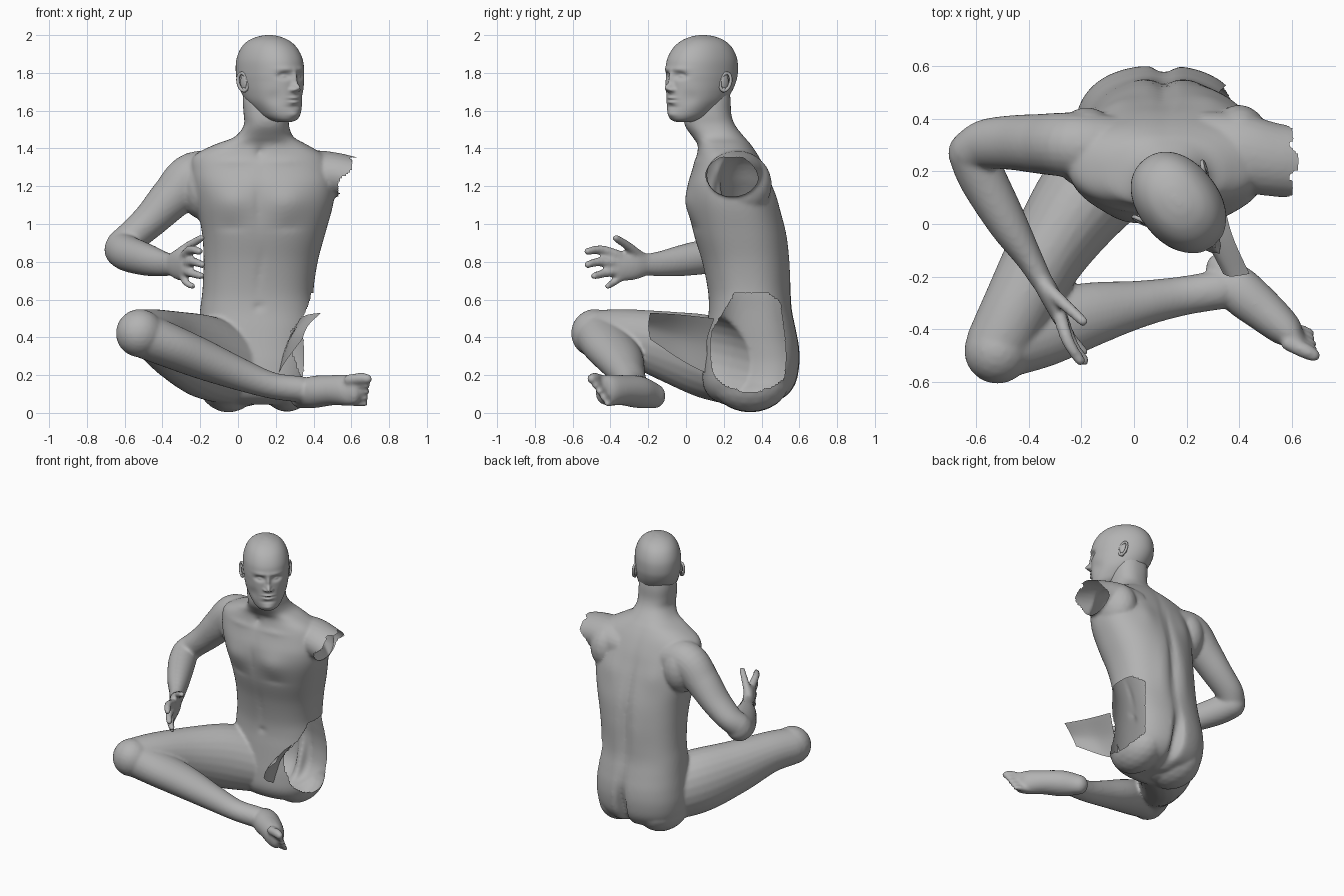
import bpy, bmesh, math
from mathutils import Vector, Matrix

skin = bpy.data.materials.new("grey_skin")
skin.diffuse_color = (0.45, 0.45, 0.45, 1)


def spline(rows, n):
    """Smooth Catmull-Rom resampling of rows of numbers."""
    out = []
    for i in range(len(rows) - 1):
        a, b, c, d = (Vector(rows[min(max(i + k, 0), len(rows) - 1)]) for k in (-1, 0, 1, 2))
        for j in range(n):
            t = j / n
            out.append(0.5 * (2 * b + (c - a) * t + (2 * a - 5 * b + 4 * c - d) * t * t
                              + (3 * b - a - 3 * c + d) * t ** 3))
    return out + [Vector(rows[-1])]


def skin_rings(bm, rings):
    """Closed loft through rings of points."""
    vs = [[bm.verts.new(p) for p in r] for r in rings]
    n = len(vs[0])
    for a, b in zip(vs, vs[1:]):
        for i in range(n):
            bm.faces.new((a[i], a[(i + 1) % n], b[(i + 1) % n], b[i]))
    bm.faces.new(vs[0][::-1])
    bm.faces.new(vs[-1])


def section(z, xl, xr, yf, yb, n, p):
    pts = []
    for i in range(n):
        a = 2 * math.pi * i / n
        c, s = math.cos(a), math.sin(a)
        pts.append(Vector(((xl + xr) / 2 + (xr - xl) / 2 * math.copysign(abs(c) ** (2 / p), c),
                           (yf + yb) / 2 + (yb - yf) / 2 * math.copysign(abs(s) ** (2 / p), s), z)))
    return pts


def bump(x, z, bumps):
    """Sum of soft mirrored dents and swellings (x, z, width, height, depth)."""
    total = 0
    for bx, bz, sx, sz, amp in bumps:
        for m in ((-1, 1) if bx else (1,)):
            total += amp * math.exp(-((x - m * bx) / sx) ** 2 - ((z - bz) / sz) ** 2)
    return total


def ball(bm, loc, scale):
    bmesh.ops.create_icosphere(bm, subdivisions=3, radius=1,
                               matrix=Matrix.Translation(loc) @ Matrix.Diagonal((*scale, 1)))


def tube(bm, rows, n=24, steps=6):
    """Round-ended limb; rows are x, y, z, sideways radius, upright radius."""
    pts = spline(rows, steps)
    rings = []
    for i, p in enumerate(pts):
        t = (pts[min(i + 1, len(pts) - 1)] - pts[max(i - 1, 0)]).to_3d().normalized()
        side = t.cross(Vector((0, 0, 1))).normalized()
        up = side.cross(t)
        rings.append([p.to_3d() + side * p[3] * math.cos(a) + up * p[4] * math.sin(a)
                      for a in (2 * math.pi * k / n for k in range(n))])
    skin_rings(bm, rings)
    for r in (rows[0], rows[-1]):
        ball(bm, r[:3], (min(r[3], r[4]),) * 2 + (r[4],))


def finish(name, bm):
    bmesh.ops.recalc_face_normals(bm, faces=bm.faces)
    me = bpy.data.meshes.new(name)
    bm.to_mesh(me)
    bm.free()
    me.materials.append(skin)
    me.shade_smooth()
    ob = bpy.data.objects.new(name, me)
    bpy.context.collection.objects.link(ob)
    return ob


body = bmesh.new()

# torso, pelvis and neck: z, left, right, front, back
torso = [(.045, -.05, .27, .20, .42), (.08, -.16, .36, .13, .52), (.15, -.21, .405, .09, .58),
         (.25, -.225, .42, .09, .602), (.35, -.22, .42, .10, .60), (.45, -.21, .415, .11, .58),
         (.55, -.2, .405, .12, .558), (.65, -.188, .40, .115, .55), (.80, -.182, .422, .085, .545),
         (.95, -.19, .462, .04, .53), (1.10, -.22, .503, .012, .49), (1.20, -.24, .51, .01, .455),
         (1.28, -.25, .495, .03, .425), (1.36, -.235, .46, .055, .385), (1.42, -.125, .365, .06, .345),
         (1.46, -.02, .295, .035, .31), (1.52, .03, .27, -.005, .262), (1.58, .03, .27, -.012, .24),
         (1.66, .025, .265, .0, .236), (1.74, .035, .245, .04, .225)]
front = [(.15, 1.11, .1, .08, -.02), (0, 1.12, .022, .12, .01), (0, .56, .015, .015, .022),
         (.15, .99, .07, .02, .007), (0, .75, .015, .15, .006), (0, 1.38, .025, .03, .02),
         (.13, 1.33, .09, .015, -.008)]
back = [(0, .85, .03, .38, -.02), (0, .17, .03, .17, -.075), (.17, 1.15, .07, .1, .012),
        (.09, .7, .05, .2, .008)]
rings = []
for row in spline(torso, 5):
    ring = section(*row, 96, 2.35)
    mid = (row[3] + row[4]) / 2
    for v in ring:
        w = min(1, abs(v.y - mid) / (row[4] - row[3]) * 3)
        v.y += w * bump(v.x - .115, v.z, front if v.y < mid else back)
    rings.append(ring)
skin_rings(body, rings)
# seat
ball(body, (-.05, .34, .17), (.165, .21, .168))
ball(body, (.26, .34, .17), (.145, .21, .165))
# shoulder blades and armpits
ball(body, (.40, .29, 1.21), (.125, .165, .17))
ball(body, (-.18, .29, 1.20), (.13, .155, .18))

# bent arm
tube(body, [(-.06, .28, 1.25, .13, .12), (-.23, .30, 1.25, .125, .132), (-.35, .305, 1.14, .115, .115),
            (-.46, .31, 1.025, .105, .095), (-.56, .305, .935, .095, .085), (-.615, .28, .885, .085, .085)])
tube(body, [(-.62, .27, .865, .088, .095), (-.575, .17, .84, .09, .095), (-.48, 0, .81, .075, .085),
            (-.40, -.13, .79, .052, .068), (-.355, -.21, .785, .042, .058)])
# hand with thumb and fingers
tube(body, [(-.36, -.2, .785, .038, .055), (-.32, -.27, .785, .04, .08), (-.28, -.36, .775, .03, .08)])
fingers = [((-.325, -.25, .835), (-.26, -.31, .885), (-.195, -.37, .925)),
           ((-.28, -.36, .835), (-.25, -.45, .865), (-.205, -.52, .855)),
           ((-.275, -.365, .795), (-.235, -.46, .80), (-.19, -.52, .785)),
           ((-.28, -.36, .755), (-.245, -.43, .74), (-.195, -.485, .725)),
           ((-.29, -.34, .72), (-.275, -.385, .69), (-.24, -.415, .67))]
for i, f in enumerate(fingers):
    r = .024 if i < 4 else .02
    tube(body, [(*p, r * k, r * k) for p, k in zip(f, (1.15, 1, .85))], 12, 4)

# broken shoulder stub, trimmed further down
tube(body, [(.26, .28, 1.25, .15, .125), (.40, .27, 1.265, .15, .125), (.53, .245, 1.26, .14, .115),
            (.70, .225, 1.225, .135, .105)])

# folded leg: thigh, knee, shin
tube(body, [(.02, .30, .23, .2, .2), (-.17, .12, .295, .19, .22), (-.325, -.1, .355, .155, .185),
            (-.44, -.31, .41, .135, .14), (-.515, -.455, .42, .125, .125)])
ball(body, (-.52, -.483, .422), (.127, .126, .128))
tube(body, [(-.50, -.465, .41, .125, .12), (-.35, -.405, .35, .14, .115), (-.18, -.348, .28, .125, .105),
            (.02, -.305, .20, .09, .085), (.18, -.275, .145, .075, .07), (.33, -.25, .125, .075, .07)])
# foot and toes
tube(body, [(.335, -.17, .09, .062, .067), (.40, -.25, .11, .088, .085), (.50, -.335, .12, .08, .08),
            (.58, -.405, .12, .065, .082), (.615, -.44, .12, .04, .075)])
for i in range(5):
    r = .03 if i == 0 else .023 - .001 * i
    tube(body, [(.59, -.455 + .016 * i, .175 - .03 * i, r, r),
                (.655 - .002 * i, -.485 + .02 * i, .183 - .033 * i, r, r),
                (.685 - .003 * i, -.50 + .021 * i, .18 - .033 * i, r * .85, r * .85)], 12, 4)

# fuse the limbs into one smooth skin
ob = finish("seated_body", body)
m = ob.modifiers.new("fuse", 'REMESH')
m.mode, m.voxel_size = 'VOXEL', .0105
m = ob.modifiers.new("soften", 'SMOOTH')
m.factor, m.iterations = .5, 6
fused = bpy.data.meshes.new_from_object(ob.evaluated_get(bpy.context.evaluated_depsgraph_get()))
ob.modifiers.clear()
ob.data = fused

# open the torn shoulder and hip
bm = bmesh.new()
bm.from_mesh(fused)
torn = []
for f in bm.faces:
    c = f.calc_center_median()
    a = math.atan2(c.z - 1.26, c.y - .24)
    if c.z > 1.1 and c.x > max(.53, .485 + (c.z - 1.1) * .52 + .014 * math.sin(5 * a) + .006 * math.sin(11 * a)):
        torn.append(f)
    dy, dz = (c.y - .34) / .215, (c.z - .375) / .262
    a = math.atan2(dz, dy)
    edge = .13 + max(0, c.z - .42) * .6
    if (c.x > .28 + max(0, c.y - .45) * .9 and c.y > edge
            and abs(dy) ** 2.6 + abs(dz) ** 2.6 < 1 + .06 * math.sin(7 * a) + .03 * math.sin(17 * a)):
        torn.append(f)
bmesh.ops.delete(bm, geom=torn, context='FACES')
bm.to_mesh(fused)
bm.free()
if not fused.materials:
    fused.materials.append(skin)
fused.shade_smooth()

# loose flap of the missing thigh
bm = bmesh.new()
cols = [[(.33, .15, .50), (.26, .11, .37), (.21, .13, .20)],
        [(.37, -.03, .52), (.29, -.05, .41), (.25, -.01, .27)],
        [(.44, -.19, .53), (.37, -.2, .46), (.34, -.19, .39)]]
lines = [spline(c, 6) for c in cols]
grid = [[bm.verts.new(p) for p in spline(r, 6)] for r in zip(*lines)]
for a, b in zip(grid, grid[1:]):
    for i in range(len(a) - 1):
        bm.faces.new((a[i], a[i + 1], b[i + 1], b[i]))
finish("thigh_flap", bm)

# turned head with face: z, half width, front, back
place = Matrix.Translation((.152, .104, 0)) @ Matrix.Rotation(math.radians(39), 4, 'Z')
skull = [(2.0, .012, -.04, .0), (1.992, .05, -.085, .05), (1.97, .095, -.14, .105), (1.93, .128, -.19, .15),
         (1.87, .149, -.225, .177), (1.80, .153, -.236, .18), (1.75, .15, -.234, .167), (1.70, .143, -.234, .14),
         (1.65, .13, -.234, .10), (1.60, .105, -.233, .03), (1.57, .085, -.228, -.02), (1.55, .06, -.215, -.07),
         (1.54, .03, -.19, -.11)]
face = [(.055, 1.785, .032, .018, .026), (.05, 1.82, .045, .012, -.006), (.055, 1.783, .016, .009, -.012),
        (0, 1.77, .013, .035, -.016), (0, 1.722, .017, .022, -.042), (.021, 1.71, .011, .01, -.02),
        (0, 1.668, .03, .007, -.012), (0, 1.645, .027, .008, -.013), (0, 1.657, .035, .004, .005),
        (0, 1.58, .035, .02, -.01), (.1, 1.665, .03, .04, .012), (0, 1.62, .04, .01, .006)]
bm = bmesh.new()
rings = []
for z, hw, yf, yb in spline(skull, 9):
    ring = section(z, -hw, hw, yf, yb, 144, 2.15)
    for v in ring:
        v.y += min(1, max(0, (-v.y - .04) / .08)) * bump(v.x, v.z, face)
    rings.append([place @ v for v in ring])
skin_rings(bm, rings)
finish("head", bm)

# ears: rim, bowl and lobe
for side, name in ((-1, "right_ear"), (1, "left_ear")):
    bm = bmesh.new()
    rim = []
    for i in range(24):
        a = 2 * math.pi * i / 24
        c = Vector((side * (.156 + .012 * math.sin(a)), .008 + .026 * math.sin(a) + .01 * math.cos(a),
                    1.752 + .046 * math.cos(a)))
        out = Vector((0, math.sin(a), math.cos(a)))
        rim.append([bm.verts.new(c + .009 * (out * math.cos(b) + Vector((1, 0, 0)) * math.sin(b)))
                    for b in (math.pi * k / 4 for k in range(8))])
    for i in range(24):
        p, q = rim[i], rim[(i + 1) % 24]
        for k in range(8):
            bm.faces.new((p[k], p[(k + 1) % 8], q[(k + 1) % 8], q[k]))
    ball(bm, (side * .149, .008, 1.752), (.011, .026, .042))
    ball(bm, (side * .153, .0, 1.71), (.009, .013, .015))
    bm.transform(place)
    finish(name, bm)
